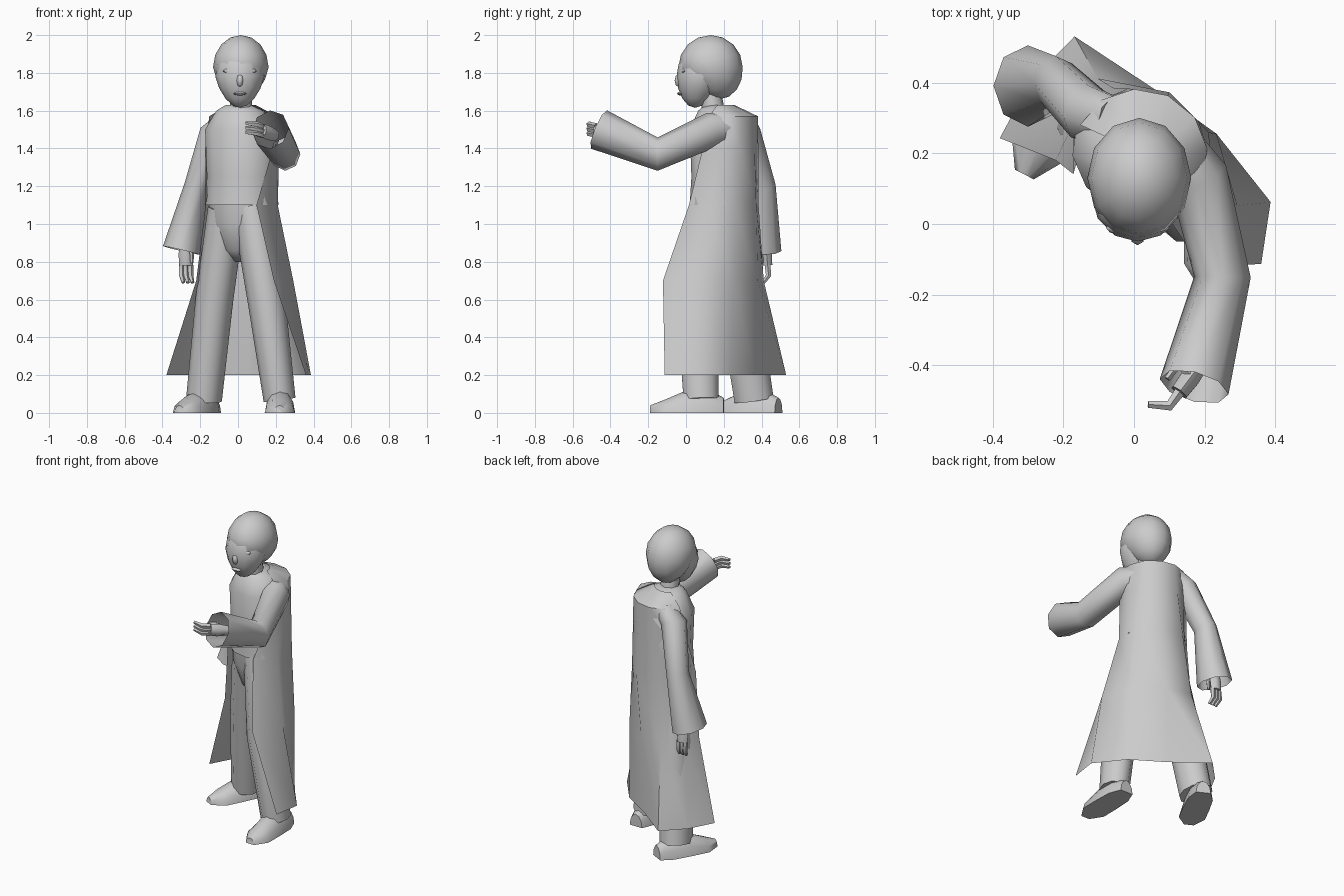
import bpy
import bmesh
from math import cos, sin, pi, radians
from mathutils import Vector

default_cube = bpy.data.objects.get("Cube")
if default_cube:
    bpy.data.objects.remove(default_cube)

COLOUR = (.6, .6, .6, 1)
grey = bpy.data.materials.new("plain_grey")
grey.use_nodes = True
grey.diffuse_color = COLOUR
grey.node_tree.nodes["Principled BSDF"].inputs["Base Color"].default_value = COLOUR

# The body is turned so that the left shoulder leads
TURN = radians(-25)
ACROSS = Vector((cos(TURN), sin(TURN), 0))
BACKWARD = Vector((-sin(TURN), cos(TURN), 0))
BODY = Vector((.02, .2, 0))
X_AXIS, Z_AXIS = Vector((1, 0, 0)), Vector((0, 0, 1))


def finish(name, bm):
    """Turn a bmesh into a smooth, grey object."""
    mesh = bpy.data.meshes.new(name)
    bm.to_mesh(mesh)
    bm.free()
    mesh.materials.append(grey)
    part = bpy.data.objects.new(name, mesh)
    bpy.context.collection.objects.link(part)
    bpy.ops.object.select_all(action='DESELECT')
    part.select_set(True)
    bpy.context.view_layer.objects.active = part
    bpy.ops.object.shade_smooth_by_angle(angle=radians(60))


def loft(name, rings, closed=True, end_cap=True):
    """Skin a list of equally long point rings."""
    bm = bmesh.new()
    rows = [[bm.verts.new(point) for point in ring] for ring in rings]
    count = len(rows[0])
    for low, high in zip(rows, rows[1:]):
        for i in range(count if closed else count - 1):
            j = (i + 1) % count
            bm.faces.new((low[i], low[j], high[j], high[i]))
    if closed:
        bm.faces.new(rows[0][::-1])
        if end_cap:
            bm.faces.new(rows[-1])
        bmesh.ops.recalc_face_normals(bm, faces=bm.faces)
    else:
        bmesh.ops.reverse_faces(bm, faces=bm.faces)
    finish(name, bm)


def oval(centre, u, v, sides):
    angles = [2 * pi * i / sides for i in range(sides)]
    return [centre + u * cos(a) + v * sin(a) for a in angles]


def tube(name, path, sides=8, side=X_AXIS, flat=1.0, end_cap=True):
    """Ovals square to a path of (position, radius) pairs."""
    points = [Vector(position) for position, radius in path]
    rings = []
    for i, (position, radius) in enumerate(path):
        ahead = points[min(i + 1, len(points) - 1)]
        behind = points[max(i - 1, 0)]
        along = (ahead - behind).normalized()
        u = (side - along * side.dot(along)).normalized()
        rings.append(oval(points[i], u * radius, along.cross(u) * radius * flat, sides))
    loft(name, rings, end_cap=end_cap)


def ball(name, centre, size, taper=0.0, lean=0.0, segments=12, rings=8):
    """Ellipsoid whose lower half narrows by taper and slides forward by lean."""
    bm = bmesh.new()
    bmesh.ops.create_uvsphere(bm, u_segments=segments, v_segments=rings, radius=1)
    for vert in bm.verts:
        drop = max(-vert.co.z, 0)
        vert.co.x *= 1 - taper * drop
        vert.co.y = vert.co.y * (1 - taper * drop) - lean * drop
        vert.co = Vector(centre) + vert.co * Vector(size).to_tuple()[0] if len(set(size)) == 1 else Vector(
            [c + p * s for c, p, s in zip(centre, vert.co, size)])
    finish(name, bm)


def body_points(z, pairs):
    """Points given as distances across and behind the turned body."""
    return [BODY + Z_AXIS * z + ACROSS * x + BACKWARD * y for x, y in pairs]


def arc(z, width, depth, opening, steps=6):
    """Arc round the back of the body, its ends opening degrees past the sides."""
    start = radians(opening)
    angles = [-start + (pi + 2 * start) * i / steps for i in range(steps + 1)]
    return body_points(z, [(width * cos(a), depth * sin(a)) for a in angles])


# Head: hair cap, face and simple features
ball("hair", (.015, .13, 1.83), (.147, .17, .17), taper=.15, lean=-.25)
ball("face", (.01, .08, 1.78), (.13, .13, .165), taper=.25, lean=.25)
ball("nose", (.01, -.04, 1.76), (.02, .02, .035), segments=6, rings=4)
ball("mouth", (.01, -.032, 1.69), (.035, .015, .01), segments=8, rings=4)
for name, offset in (("right_brow", -.05), ("left_brow", .05)):
    ball(name, (.01 + offset, -.01, 1.81), (.04, .02, .015), segments=8, rings=4)
tube("neck", [((.02, .16, 1.5), .065), ((.015, .13, 1.7), .055)])

# Robe body from waist to neckline
torso_rings = []
for z, width, forward in ((1.1, .2, 0), (1.25, .19, 0), (1.5, .2, 0), (1.6, .13, .02), (1.63, .07, .04)):
    middle = BODY - BACKWARD * forward + Z_AXIS * z
    torso_rings.append(oval(middle, ACROSS * width, BACKWARD * width * .88, 12))
loft("torso", torso_rings)

# Long coat from collar to hem, open at the front, with a dip in the hem behind
knee = [(.29, -.22), (.31, -.02), (.17, .14), (-.04, .18), (-.2, .14), (-.24, 0), (-.21, -.12)]
hem = [(.44, -.14), (.39, .03), (.19, .13), (-.04, .16), (-.31, .22), (-.37, .05), (-.38, -.13)]
loft("coat", [arc(1.63, .08, .05, 0), arc(1.57, .19, .18, 0), arc(1.4, .2, .18, 10), arc(1.1, .21, .19, 45),
              body_points(.7, knee), body_points(.2, hem)], closed=False)

# Trousers
hips = []
for z, width in ((1.12, .18), (1, .17), (.86, .12), (.8, .04)):
    hips.append(oval(BODY + Z_AXIS * z, ACROSS * width, BACKWARD * width * .9, 12))
loft("hips", hips)
tube("left_trouser", [((.07, .14, 1.08), .1), ((.15, .06, .6), .1), ((.22, .08, .07), .085)], 10, flat=1.15)
tube("right_trouser", [((-.06, .21, 1.08), .1), ((-.125, .28, .6), .1), ((-.18, .36, .07), .095)], 10, flat=1.15)


def shoe(name, heel, toe):
    """Flat-soled shoe with arched cross-sections from heel to toe."""
    heel, toe = Vector(heel), Vector(toe)
    sideways = (toe - heel).normalized().cross(Z_AXIS)
    rings = []
    for along, width, height in ((0, .045, .08), (.2, .075, .12), (.5, .08, .12), (.8, .08, .07), (1, .03, .04)):
        middle = heel.lerp(toe, along)
        rings.append([middle + sideways * width * cos(pi * i / 6) + Z_AXIS * height * sin(pi * i / 6)
                      for i in range(7)])
    loft(name, rings)


shoe("left_shoe", (.225, .2, 0), (.22, -.19, 0))
shoe("right_shoe", (-.13, .49, 0), (-.31, .14, 0))

# Sleeves, widening to open cuffs
tube("left_sleeve", [((.1, .24, 1.51), .075), ((.18, .14, 1.5), .085), ((.25, -.15, 1.37), .08),
                     ((.17, -.46, 1.5), .1)], flat=1.1, end_cap=False)
tube("right_sleeve", [((-.06, .29, 1.54), .065), ((-.13, .31, 1.48), .075), ((-.22, .4, 1.2), .065),
                      ((-.3, .39, .86), .1)], flat=1.15, end_cap=False)


def hand(name, wrist, tip, side, curl):
    """Palm with three fingers and a thumb, the finger ends bent along curl."""
    wrist, tip, curl = Vector(wrist), Vector(tip), Vector(curl)
    knuckle = wrist.lerp(tip, .6)
    tube(name + "_palm", [(wrist, .03), (wrist.lerp(tip, .35), .04), (knuckle, .036)], 6, side, .8)
    for label, spread in (("lower", -1), ("middle", 0), ("upper", 1)):
        shift = side * spread * .024
        bend = knuckle.lerp(tip, .6) + shift
        tube(f"{name}_{label}_finger", [(knuckle + shift, .016), (bend, .015), (tip + shift + curl, .01)], 5, side)
    base = wrist.lerp(tip, .3) + side * .02
    tube(name + "_thumb", [(base, .016), (base + curl, .014), (base + curl + (tip - wrist) * .25, .009)], 5, side)


hand("left_hand", (.2, -.38, 1.47), (.08, -.54, 1.51), Z_AXIS, (-.04, .03, 0))
hand("right_hand", (-.275, .42, .92), (-.275, .44, .69), X_AXIS, (.01, -.03, 0))
